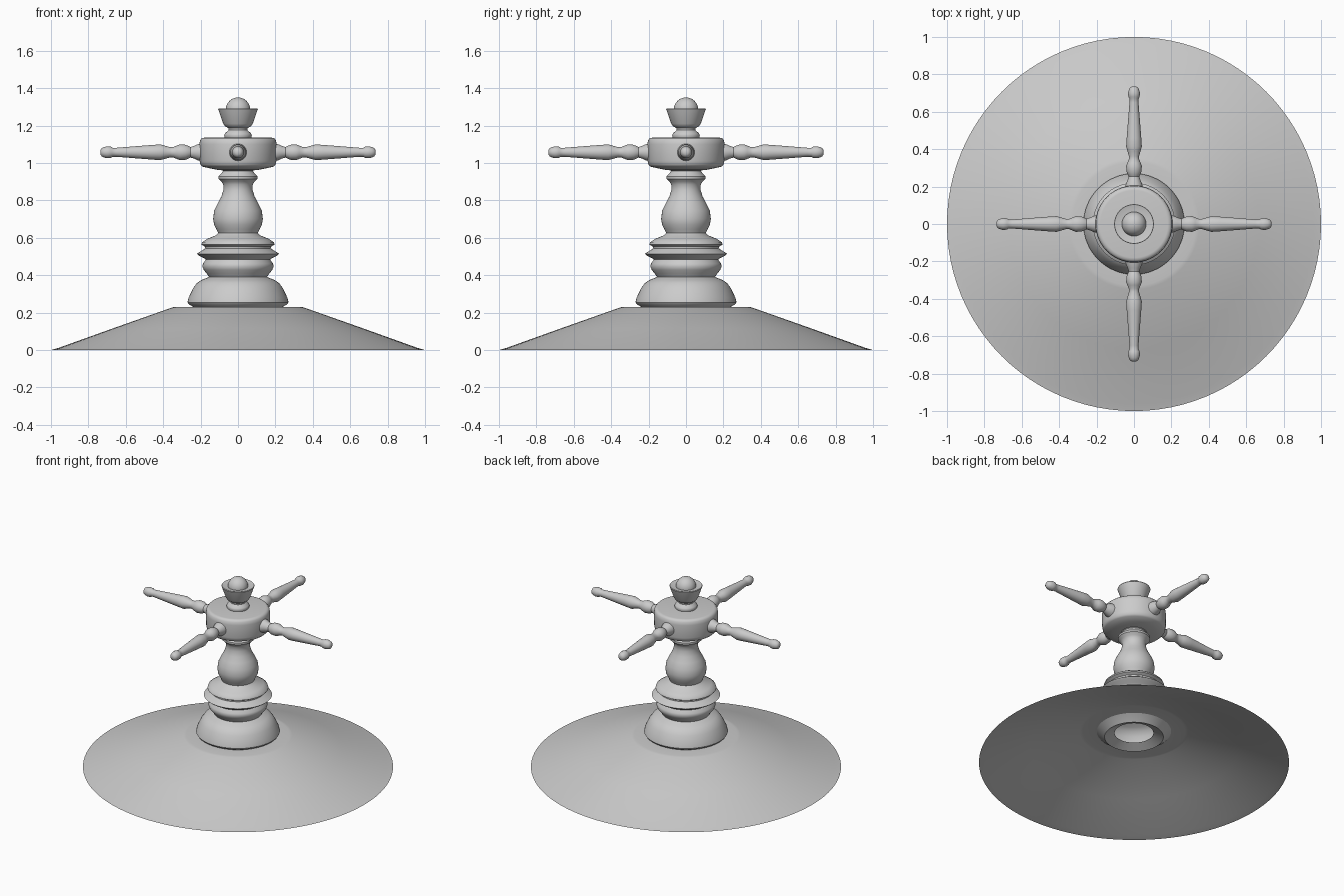
import bpy, bmesh, math
from mathutils import Matrix


def lathe(name, profile, segments=64, matrix=None, angle=40):
    """Revolve (radius, height) points around z; radius 0 closes the end."""
    bm = bmesh.new()
    rings = []
    for r, z in profile:
        if r == 0:
            rings.append([bm.verts.new((0, 0, z))] * segments)
        else:
            rings.append([bm.verts.new((r * math.cos(2 * math.pi * i / segments),
                                        r * math.sin(2 * math.pi * i / segments), z))
                          for i in range(segments)])
    for a, b in zip(rings, rings[1:]):
        for i in range(segments):
            j = (i + 1) % segments
            bm.faces.new(list(dict.fromkeys((a[i], a[j], b[j], b[i]))))
    if matrix:
        bm.transform(matrix)
    mesh = bpy.data.meshes.new(name)
    bm.to_mesh(mesh)
    bm.free()
    ob = bpy.data.objects.new(name, mesh)
    bpy.context.collection.objects.link(ob)
    bpy.ops.object.select_all(action='DESELECT')
    ob.select_set(True)
    bpy.context.view_layer.objects.active = ob
    bpy.ops.object.shade_smooth_by_angle(angle=math.radians(angle))
    return ob


# Thin flared skirt, open underneath
lathe("base_skirt", [(1, 0), (0.96, 0.011), (0.67, 0.115), (0.35, 0.228),
                     (0.33, 0.231), (0.235, 0.231)], 96)

# Hollow foot with its rolled lower lip
lathe("foot", [(0.125, 0.22), (0.19, 0.19), (0.24, 0.231), (0.262, 0.243), (0.27, 0.255),
               (0.264, 0.28), (0.24, 0.33), (0.22, 0.358), (0.195, 0.374), (0.155, 0.39)])

# Stacked rings, vase and collar
lathe("column", [(0.155, 0.39), (0.167, 0.408), (0.183, 0.428), (0.191, 0.447),
                 (0.187, 0.462), (0.172, 0.483), (0.18, 0.49), (0.207, 0.503),
                 (0.22, 0.514), (0.205, 0.524), (0.175, 0.543), (0.176, 0.552),
                 (0.196, 0.563), (0.192, 0.576), (0.165, 0.594), (0.12, 0.612),
                 (0.106, 0.625), (0.115, 0.645), (0.128, 0.67), (0.133, 0.702),
                 (0.127, 0.745), (0.108, 0.785), (0.089, 0.82), (0.078, 0.855),
                 (0.079, 0.885), (0.088, 0.9), (0.104, 0.915), (0.104, 0.928),
                 (0.088, 0.945), (0.08, 0.957), (0.09, 0.968)])

# Hub drum with rounded edges
lathe("hub", [(0, 0.96), (0.1, 0.961), (0.14, 0.969), (0.19, 0.98), (0.2, 0.99), (0.205, 1.01),
              (0.206, 1.1), (0.203, 1.122), (0.193, 1.133), (0.18, 1.135), (0, 1.135)])

# Finial: bead, cup and ball
lathe("finial", [(0.07, 1.134), (0.074, 1.147), (0.07, 1.158), (0.05, 1.175),
                 (0.052, 1.186), (0.07, 1.197), (0.079, 1.21), (0.106, 1.288),
                 (0.104, 1.292), (0.075, 1.285), (0, 1.283)])
ball = [(0.065 * math.cos(t * math.pi / 16), 1.285 + 0.065 * math.sin(t * math.pi / 16))
        for t in range(-2, 8)]
lathe("finial_ball", ball + [(0, 1.35)], 48)

# Four turned handles
handle = [(0.048, 0.18), (0.045, 0.21), (0.034, 0.235), (0.028, 0.255), (0.032, 0.262),
          (0.04, 0.28), (0.042, 0.31), (0.036, 0.327), (0.028, 0.345), (0.027, 0.362),
          (0.035, 0.39), (0.042, 0.415), (0.039, 0.46), (0.032, 0.55), (0.024, 0.65),
          (0.024, 0.67), (0.03, 0.68), (0.032, 0.7), (0.028, 0.715), (0.023, 0.728),
          (0.012, 0.735), (0, 0.736)]
for i, side in enumerate(("right", "back", "left", "front")):
    m = (Matrix.Translation((0, 0, 1.057)) @ Matrix.Rotation(i * math.pi / 2, 4, 'Z')
         @ Matrix.Rotation(math.pi / 2, 4, 'Y'))
    lathe("handle_" + side, handle, 32, m)
